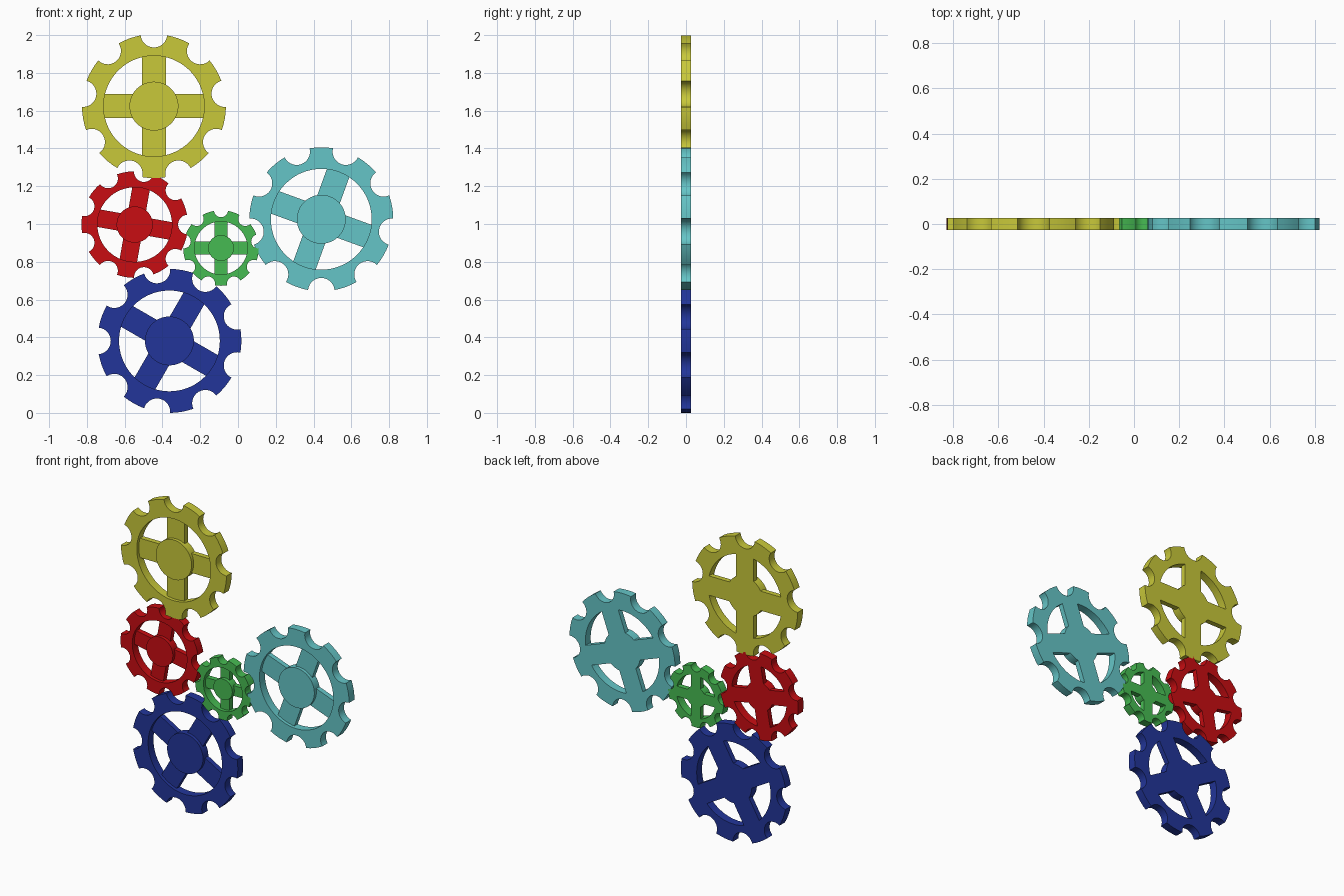
import bpy, bmesh, math
from mathutils import Matrix, Vector

cube = bpy.data.objects.get("Cube")
if cube:
    bpy.data.objects.remove(cube, do_unlink=True)

HALF = 0.0275        # half the gear thickness
SPOKE_FRONT = -0.006  # spokes are recessed at the front, flush at the back
TEETH = 9
NOTCH = 0.185        # scallop radius, relative to the gear radius
BORE, HUB, SPOKE = 0.70, 0.34, 0.166


def material(name, rgb):
    mat = bpy.data.materials.new(name)
    mat.use_nodes = True
    mat.diffuse_color = (*rgb, 1)
    mat.node_tree.nodes["Principled BSDF"].inputs["Base Color"].default_value = (*rgb, 1)
    return mat


def finish(bm, name, mat, location, turn):
    bmesh.ops.recalc_face_normals(bm, faces=bm.faces)
    mesh = bpy.data.meshes.new(name)
    bm.to_mesh(mesh)
    bm.free()
    mesh.materials.append(mat)
    obj = bpy.data.objects.new(name, mesh)
    bpy.context.collection.objects.link(obj)
    obj.location = location
    obj.rotation_euler = (0, -turn, 0)
    bpy.ops.object.select_all(action="DESELECT")
    obj.select_set(True)
    bpy.context.view_layer.objects.active = obj
    bpy.ops.object.shade_smooth_by_angle(angle=math.radians(30))
    return obj


def outline(radius):
    """Round gear blank with semicircular scallops between the teeth."""
    pitch = math.tau / TEETH
    mouth = 2 * math.asin(NOTCH / 2)
    sweep = math.pi / 2 - mouth / 2      # scallop arc that lies inside the blank
    points = []
    for tooth in range(TEETH):
        middle = math.radians(30) + tooth * pitch
        half = pitch / 2 - mouth
        for i in range(5):
            a = middle - half + 2 * half * i / 4
            points.append(Vector((math.cos(a), math.sin(a))) * radius)
        gap = middle + pitch / 2
        centre = Vector((math.cos(gap), math.sin(gap)))
        for i in range(1, 14):
            a = gap + math.pi + sweep * (1 - 2 * i / 14)
            a = gap + math.pi - (a - gap - math.pi) * -1
            points.append((centre + NOTCH * Vector((math.cos(a), math.sin(a)))) * radius)
    return points


def rim(radius):
    bm = bmesh.new()
    rings = []
    for p in outline(radius):
        q = p.normalized() * radius * BORE
        rings.append([bm.verts.new((v.x, y, v.y)) for v, y in
                      ((p, -HALF), (p, HALF), (q, HALF), (q, -HALF))])
    for a, b in zip(rings, rings[1:] + rings[:1]):
        for k in range(4):
            n = (k + 1) % 4
            bm.faces.new((a[k], a[n], b[n], b[k]))
    return bm


def hub(radius):
    bm = bmesh.new()
    bmesh.ops.create_cone(bm, cap_ends=True, segments=48, radius1=radius * HUB,
                          radius2=radius * HUB, depth=2 * HALF,
                          matrix=Matrix.Rotation(math.pi / 2, 4, "X"))
    return bm


def spokes(radius):
    bm = bmesh.new()
    start, end = radius * HUB * 0.85, radius * (BORE + 0.015)
    for k in range(4):
        place = (Matrix.Rotation(k * math.pi / 2, 4, "Y")
                 @ Matrix.Translation(((start + end) / 2, (SPOKE_FRONT + HALF) / 2, 0))
                 @ Matrix.Diagonal((end - start, HALF - SPOKE_FRONT, 2 * SPOKE * radius, 1)))
        bmesh.ops.create_cube(bm, size=1, matrix=place)
    return bm


# name, colour, centre x, centre z, radius, turn in degrees
GEARS = [
    ("yellow", (0.58, 0.58, 0.042), -0.445, 1.624, 0.381, 0),
    ("red", (0.58, 0.004, 0.006), -0.547, 0.997, 0.282, -10),
    ("green", (0.062, 0.50, 0.085), -0.09, 0.873, 0.2, 0),
    ("turquoise", (0.13, 0.56, 0.57), 0.441, 1.025, 0.381, -20),
    ("blue", (0.016, 0.036, 0.32), -0.363, 0.381, 0.381, -30),
]

for name, colour, x, z, radius, turn in GEARS:
    mat = material(name, colour)
    for part, build in (("rim", rim), ("hub", hub), ("spokes", spokes)):
        finish(build(radius), f"{name}_gear_{part}", mat, (x, 0, z), math.radians(turn))
